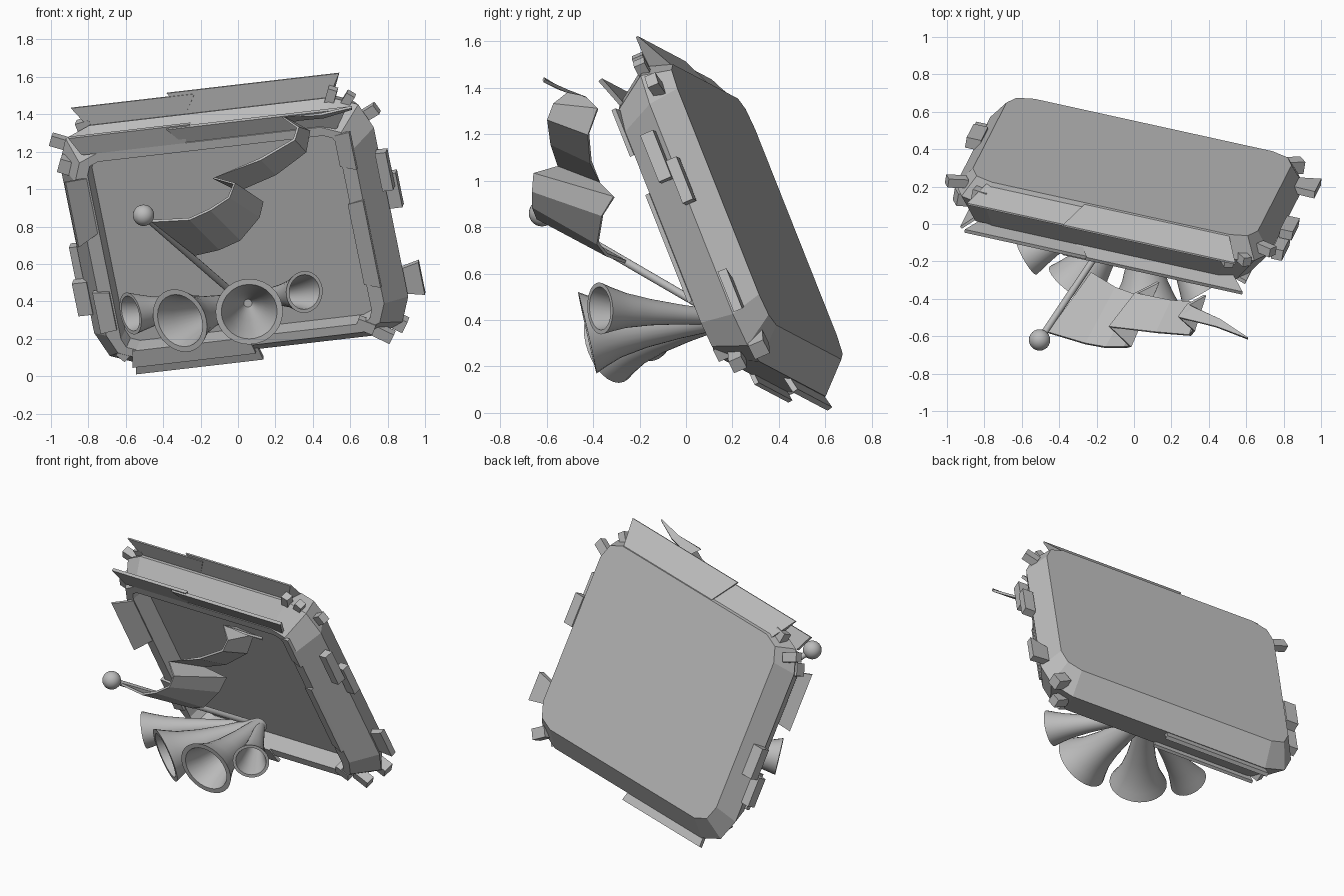
import bpy, bmesh, math
from mathutils import Vector, Matrix

if "Cube" in bpy.data.objects:
    bpy.data.objects.remove(bpy.data.objects["Cube"])

gray = bpy.data.materials.new("plain_gray")
gray.diffuse_color = (0.5, 0.5, 0.5, 1)
gray.use_nodes = True
gray.node_tree.nodes["Principled BSDF"].inputs["Base Color"].default_value = gray.diffuse_color

# Tilted frame of the panel: u right, v up, w outwards
U = Vector((0.970, -0.2135, 0.1126)).normalized()
V = Vector((-0.189, -0.3615, 0.913))
V = (V - U * V.dot(U)).normalized()
W = U.cross(V)
ORIGIN = Vector((-0.005, 0.30, 0.815))


def loc(u, v, w):
    return ORIGIN + U * u + V * v + W * w


def finish(name, bm, smooth=False):
    bmesh.ops.recalc_face_normals(bm, faces=bm.faces)
    me = bpy.data.meshes.new(name)
    bm.to_mesh(me)
    bm.free()
    me.materials.append(gray)
    ob = bpy.data.objects.new(name, me)
    bpy.context.collection.objects.link(ob)
    if smooth:
        bpy.context.view_layer.objects.active = ob
        ob.select_set(True)
        bpy.ops.object.shade_smooth_by_angle(angle=math.radians(40))
        ob.select_set(False)
    return ob


def bridge(bm, a, b):
    n = len(a)
    for i in range(n):
        bm.faces.new((a[i], a[(i + 1) % n], b[(i + 1) % n], b[i]))


# Panel: stacked rounded rectangles, each (half width, top, bottom, w, corner)
bm = bmesh.new()
rings = []
for hu, top, bottom, w, r in [(0.785, 0.66, -0.57, -0.025, 0.13), (0.865, 0.70, -0.69, 0.10, 0.2),
                              (0.765, 0.60, -0.60, 0.26, 0.15), (0.69, 0.55, -0.55, 0.26, 0.07),
                              (0.685, 0.545, -0.545, 0.145, 0.07)]:
    ring = []
    for su, v0, sv, start in [(1, top, 1, 0), (-1, top, 1, 90), (-1, bottom, -1, 180), (1, bottom, -1, 270)]:
        for k in range(3):
            a = math.radians(start + 45 * k)
            ring.append(bm.verts.new(loc(su * (hu - r) + r * math.cos(a), v0 - sv * r + r * math.sin(a), w)))
    rings.append(ring)
for a, b in zip(rings, rings[1:]):
    bridge(bm, a, b)
bm.faces.new(rings[0])
bm.faces.new(rings[-1])
finish("panel_frame", bm)


# Prism with a given (section, flare) outline, running along u or v
def prism(name, axis, s0, s1, section):
    bm = bmesh.new()
    ends = []
    for s, sign in ((s0, -1), (s1, 1)):
        ends.append([bm.verts.new(loc(s + sign * f, a, b) if axis == "u" else loc(a, s + sign * f, b))
                     for a, b, f in section])
    bridge(bm, *ends)
    for e in ends:
        bm.faces.new(e)
    finish(name, bm)


# Flat plank whose section goes from p0 (base) to p1 (tip)
def plank(name, axis, s0, s1, p0, p1, thick=0.03, flare=0.0):
    p0, p1 = Vector(p0), Vector(p1)
    d = (p1 - p0).normalized()
    t = Vector((-d.y, d.x)) * thick / 2
    prism(name, axis, s0, s1, [(*(p0 - t), 0), (*(p1 - t), flare), (*(p1 + t), flare), (*(p0 + t), 0)])


# Wedge shaped boards on the top edge
prism("top_board_left", "u", -0.68, -0.14, [(0.65, -0.01, 0), (0.80, 0.065, 0.07), (0.80, 0.075, 0.07), (0.69, 0.08, 0)])
prism("top_board_right", "u", -0.14, 0.65, [(0.655, -0.02, 0), (0.82, 0.06, 0.08), (0.82, 0.07, 0.08), (0.69, 0.08, 0)])

# Flaps around the front rim
plank("top_flap_left", "u", -0.70, -0.13, (0.60, 0.25), (0.71, 0.265), 0.02, 0.05)
plank("top_flap_right", "u", -0.13, 0.70, (0.58, 0.24), (0.70, 0.275), 0.02, 0.08)
plank("bottom_board", "u", -0.66, 0.0, (-0.63, 0.13), (-0.745, 0.105), 0.025, 0.02)
plank("bottom_flap", "u", -0.64, 0.0, (-0.55, 0.26), (-0.65, 0.25), 0.02, 0.02)
plank("right_flap_upper", "v", 0.36, 0.54, (0.68, 0.25), (0.77, 0.27), 0.02, 0.02)
plank("right_flap_lower", "v", -0.33, 0.14, (0.68, 0.25), (0.77, 0.27), 0.02, 0.02)
plank("left_flap_upper", "v", 0.14, 0.46, (-0.70, 0.25), (-0.80, 0.345), 0.015, 0.03)
plank("left_flap_lower", "v", -0.42, -0.20, (-0.70, 0.26), (-0.79, 0.26), 0.03, 0.01)
plank("right_side_flap", "v", -0.47, -0.34, (0.82, 0.07), (0.95, 0.06), 0.04, 0.03)


# Small blocks around the rim: centre, size, turn in the panel plane
def block(name, c, size, turn=0):
    bm = bmesh.new()
    bmesh.ops.create_cube(bm, size=1)
    basis = Matrix((U, V, W)).transposed().to_4x4()
    m = Matrix.Translation(loc(*c)) @ basis @ Matrix.Rotation(math.radians(turn), 4, "Z") @ Matrix.Diagonal((*size, 1))
    bmesh.ops.transform(bm, matrix=m, verts=bm.verts)
    finish(name, bm)


for i, (c, size, turn) in enumerate([
    ((0.67, 0.71, 0.10), (0.05, 0.09, 0.05), -25), ((0.75, 0.67, 0.09), (0.05, 0.09, 0.05), -40),
    ((0.85, 0.57, 0.05), (0.09, 0.06, 0.05), 25), ((0.89, 0.27, 0.15), (0.06, 0.22, 0.06), 0),
    ((0.90, 0.13, 0.09), (0.07, 0.20, 0.05), 0), ((-0.85, 0.60, 0.04), (0.11, 0.06, 0.05), -25),
    ((-0.70, 0.68, 0.05), (0.08, 0.07, 0.06), 10), ((-0.81, 0.51, 0.16), (0.09, 0.08, 0.07), -25),
    ((-0.87, -0.09, 0.06), (0.08, 0.20, 0.06), 0), ((-0.88, -0.27, 0.12), (0.08, 0.19, 0.06), 0),
    ((0.71, -0.65, 0.18), (0.11, 0.06, 0.06), -35), ((0.77, -0.64, 0.06), (0.10, 0.07, 0.07), -35),
    ((0.64, -0.57, 0.24), (0.10, 0.06, 0.05), -30), ((-0.69, -0.57, 0.23), (0.07, 0.06, 0.05), 40),
]):
    block(f"rim_block_{i + 1}", c, size, turn)


# Horns: a double-walled lathe from the shared throat to each mouth
THROAT = Vector((0.05, 0.17, 0.41))
PROFILE = [(0, 0.15), (0.0, 0.25), (0.35, 0.38), (0.6, 0.51), (0.8, 0.68), (0.92, 0.86), (1, 1),
           (1, 0.83), (0.85, 0.64), (0.6, 0.42), (0.3, 0.12), (0.3, 0.02)]
SEG = 28
for i, (mouth, r) in enumerate([((-0.575, -0.17, 0.335), 0.115), ((-0.31, -0.33, 0.297), 0.175),
                                ((0.06, -0.425, 0.345), 0.18), ((0.355, -0.37, 0.45), 0.112)]):
    axis = Vector(mouth) - THROAT
    rot = (axis + Vector((0, 0, -0.07))).to_track_quat("Z", "Y")
    bm = bmesh.new()
    loops = []
    for t, k in PROFILE:
        loops.append([bm.verts.new(THROAT + axis * t + rot @ Vector(
            (r * k * math.cos(j * math.tau / SEG), r * k * math.sin(j * math.tau / SEG), 0))) for j in range(SEG)])
    for a, b in zip(loops, loops[1:]):
        bridge(bm, a, b)
    bm.faces.new(loops[0])
    bm.faces.new(loops[-1])
    finish(f"horn_{i + 1}", bm, True)

# Flagpole with a ball on its end
ball, foot = Vector((-0.505, -0.62, 0.86)), Vector((0.02, 0.165, 0.404))
bm = bmesh.new()
bmesh.ops.create_cone(bm, cap_ends=True, segments=12, radius1=0.018, radius2=0.018, depth=(foot - ball).length,
                      matrix=Matrix.Translation((ball + foot) / 2) @ (foot - ball).to_track_quat("Z", "Y").to_matrix().to_4x4())
finish("flagpole", bm, True)
bm = bmesh.new()
bmesh.ops.create_uvsphere(bm, u_segments=24, v_segments=14, radius=0.057, matrix=Matrix.Translation(ball))
finish("pole_ball", bm, True)

# Waving pennant: outer edge and inner edge points in pairs
OUTER = [(-0.46, -0.58, 0.83), (-0.26, -0.64, 0.84), (-0.15, -0.66, 0.89), (-0.05, -0.66, 0.955),
         (-0.02, -0.655, 1.03), (-0.13, -0.55, 1.06), (0.12, -0.58, 1.16), (0.30, -0.595, 1.265),
         (0.32, -0.57, 1.33), (0.24, -0.50, 1.385), (0.44, -0.55, 1.40), (0.61, -0.615, 1.44)]
INNER = [(-0.23, -0.26, 0.65), (-0.10, -0.34, 0.68), (0.01, -0.38, 0.73), (0.11, -0.36, 0.85),
         (0.13, -0.31, 0.93), (0.01, -0.37, 0.99), (0.20, -0.41, 1.08), (0.36, -0.42, 1.20),
         (0.38, -0.38, 1.31), (0.29, -0.43, 1.36), (0.46, -0.51, 1.385), (0.61, -0.61, 1.43)]
bm = bmesh.new()
a = [bm.verts.new(p) for p in OUTER]
b = [bm.verts.new(p) for p in INNER]
for i in range(len(a) - 1):
    bm.faces.new((a[i], a[i + 1], b[i + 1], b[i]))
flag = finish("pennant", bm)
mod = flag.modifiers.new("thickness", "SOLIDIFY")
mod.thickness, mod.offset = 0.014, 0
